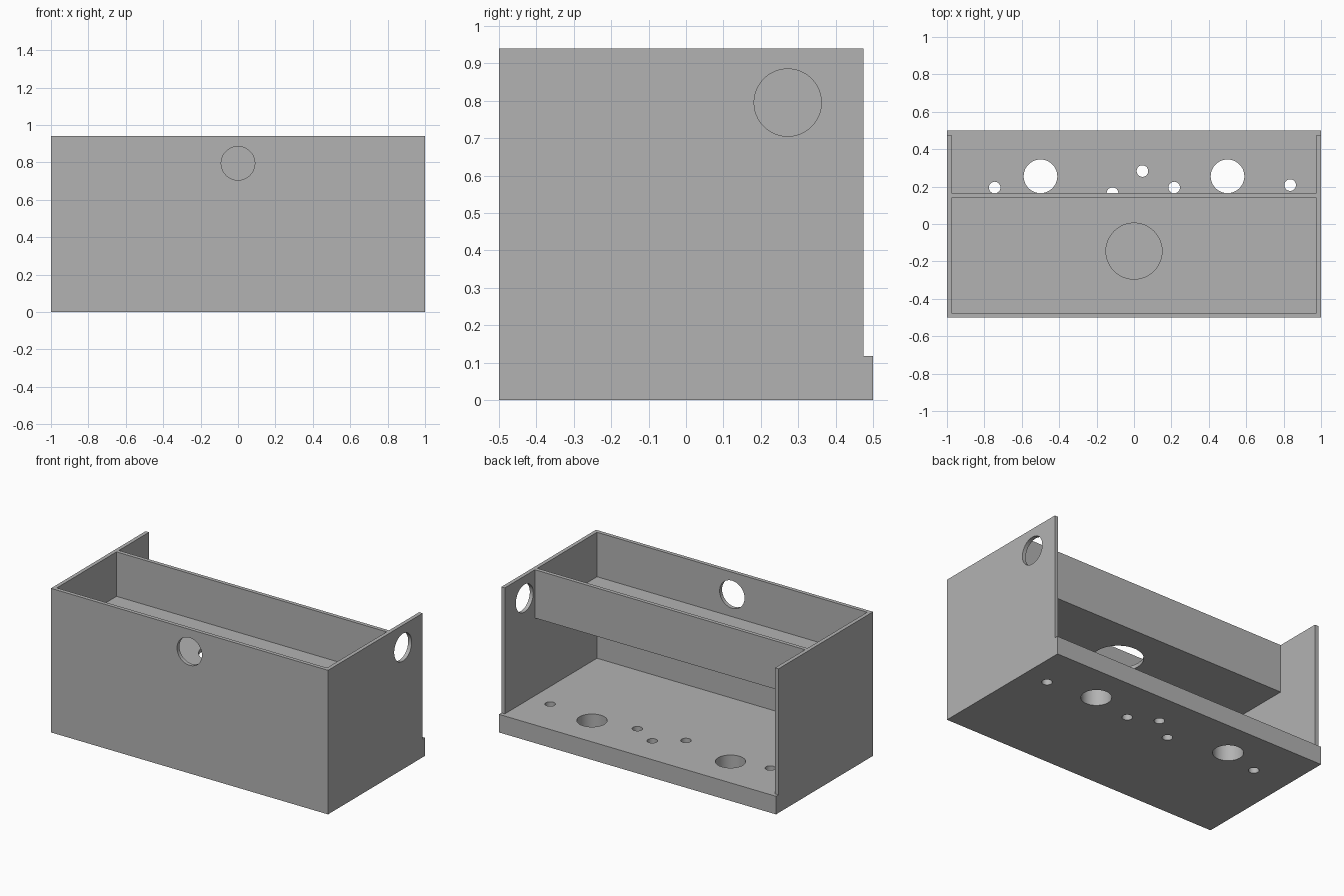
import bpy, bmesh, math
from mathutils import Matrix, Vector

if "Cube" in bpy.data.objects:
    bpy.data.objects.remove(bpy.data.objects["Cube"])

grey = bpy.data.materials.new("plain_grey")
grey.diffuse_color = (0.45, 0.45, 0.45, 1)
grey.use_nodes = True
grey.node_tree.nodes["Principled BSDF"].inputs["Base Color"].default_value = grey.diffuse_color

T = 0.025                    # plate thickness
BASE, TOP = 0.118, 0.94      # top of the base, top of the walls
SHELF = 0.625                # underside of the raised tray
AXIS = {"X": Matrix.Rotation(math.pi / 2, 4, "Y"),
        "Y": Matrix.Rotation(math.pi / 2, 4, "X"),
        "Z": Matrix.Identity(4)}


def new_object(name, bm):
    mesh = bpy.data.meshes.new(name)
    bm.to_mesh(mesh)
    bm.free()
    mesh.materials.append(grey)
    obj = bpy.data.objects.new(name, mesh)
    bpy.context.collection.objects.link(obj)
    return obj


def plate(name, lo, hi, axis="Z", holes=()):
    """Box from corner lo to corner hi, with round holes (centre, radius) along an axis."""
    lo, hi = Vector(lo), Vector(hi)
    bm = bmesh.new()
    bmesh.ops.create_cube(bm, size=1, matrix=Matrix.Translation((lo + hi) / 2)
                          @ Matrix.Diagonal((*(hi - lo), 1)))
    obj = new_object(name, bm)
    bpy.context.view_layer.objects.active = obj
    for centre, radius in holes:
        bm = bmesh.new()
        bmesh.ops.create_cone(bm, cap_ends=True, segments=48, radius1=radius, radius2=radius,
                              depth=0.3, matrix=Matrix.Translation(centre) @ AXIS[axis])
        cutter = new_object("hole_cutter", bm)
        cutter.hide_render = True
        mod = obj.modifiers.new("hole", "BOOLEAN")
        mod.operation, mod.solver, mod.object = "DIFFERENCE", "EXACT", cutter
        bpy.ops.object.modifier_apply(modifier=mod.name)
        bpy.data.objects.remove(cutter)
    bpy.ops.object.select_all(action="DESELECT")
    obj.select_set(True)
    bpy.ops.object.shade_smooth_by_angle(angle=math.radians(30))
    return obj


# thick base with two large and five small drilled holes
drilled = [(-0.5, 0.255, 0.09), (0.5, 0.255, 0.09), (-0.745, 0.195, 0.031), (-0.115, 0.165, 0.031),
           (0.045, 0.283, 0.031), (0.215, 0.195, 0.031), (0.835, 0.208, 0.031)]
plate("base", (-1, -0.5, 0), (1, 0.5, BASE), "Z",
      [((x, y, BASE / 2), r) for x, y, r in drilled])

# outer walls; the left one has no hole
plate("front_wall", (-1, -0.5, BASE), (1, -0.5 + T, TOP), "Y", [((0, -0.5, 0.795), 0.09)])
plate("right_wall", (1 - T, -0.5 + T, BASE), (1, 0.475, TOP), "X", [((1, 0.272, 0.795), 0.09)])
plate("left_wall", (-1, -0.5 + T, BASE), (-1 + T, 0.475, TOP))

# raised tray: floor with a round opening, and its back panel
plate("tray_floor", (-1 + T, -0.5 + T, SHELF), (1 - T, 0.14, SHELF + T), "Z",
      [((0, -0.145, SHELF), 0.15)])
plate("tray_back", (-1 + T, 0.14, SHELF), (1 - T, 0.14 + T, TOP))
